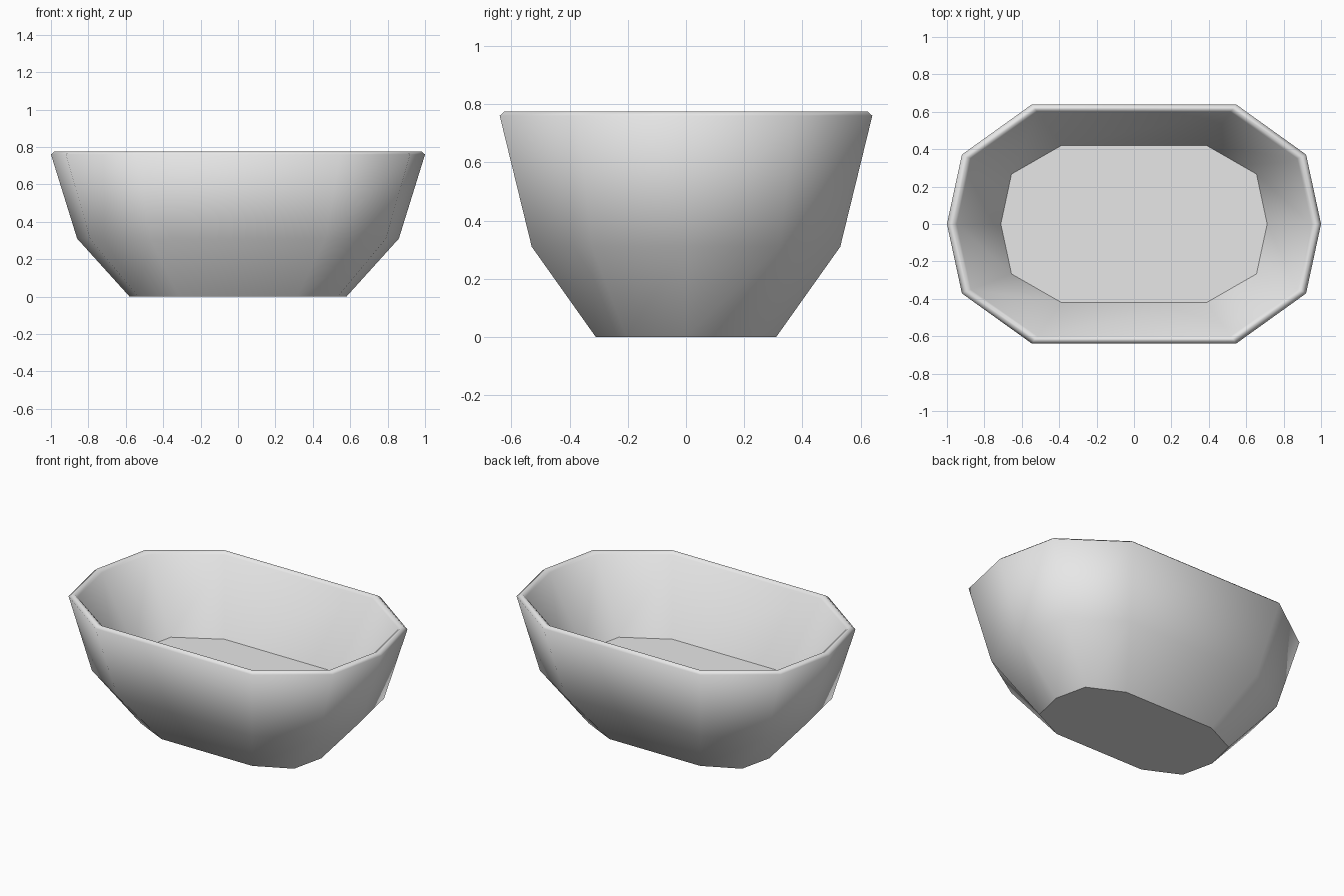
import bpy
import bmesh

cube = bpy.data.objects.get("Cube")
if cube:
    bpy.data.objects.remove(cube, do_unlink=True)

# Pale grey material
grey = bpy.data.materials.new("pale_grey")
grey.use_nodes = True
colour = (0.8, 0.8, 0.8, 1)
grey.diffuse_color = colour
grey.node_tree.nodes["Principled BSDF"].inputs["Base Color"].default_value = colour


def ring(bm, half_x, half_y, z, shoulder):
    """Ten-sided oval: pointed ends, shoulders and long straight sides."""
    quarter = [(half_x, 0), (half_x * 0.92, half_y * shoulder), (half_x * 0.545, half_y)]
    upper = quarter + [(-x, y) for x, y in reversed(quarter)]
    outline = upper + [(x, -y) for x, y in reversed(upper[1:-1])]
    return [bm.verts.new((x, y, z)) for x, y in outline]


# Profile from the base, over the rim, down to the inner floor
profile = [
    (0.58, 0.31, 0.0, 0.66),
    (0.86, 0.53, 0.31, 0.61),
    (1.0, 0.64, 0.76, 0.58),
    (0.982, 0.623, 0.775, 0.58),
    (0.967, 0.613, 0.775, 0.58),
    (0.948, 0.6, 0.76, 0.585),
    (0.712, 0.42, 0.33, 0.635),
]

bm = bmesh.new()
rings = [ring(bm, *row) for row in profile]
for low, high in zip(rings, rings[1:]):
    for i in range(len(low)):
        j = (i + 1) % len(low)
        bm.faces.new((low[i], low[j], high[j], high[i])).smooth = True

# Flat base and inner floor with crisp borders
for cap in (bm.faces.new(rings[0][::-1]), bm.faces.new(rings[-1])):
    for edge in cap.edges:
        edge.smooth = False
bmesh.ops.recalc_face_normals(bm, faces=bm.faces)

mesh = bpy.data.meshes.new("bowl")
bm.to_mesh(mesh)
bm.free()
mesh.materials.append(grey)
bpy.context.collection.objects.link(bpy.data.objects.new("bowl", mesh))
